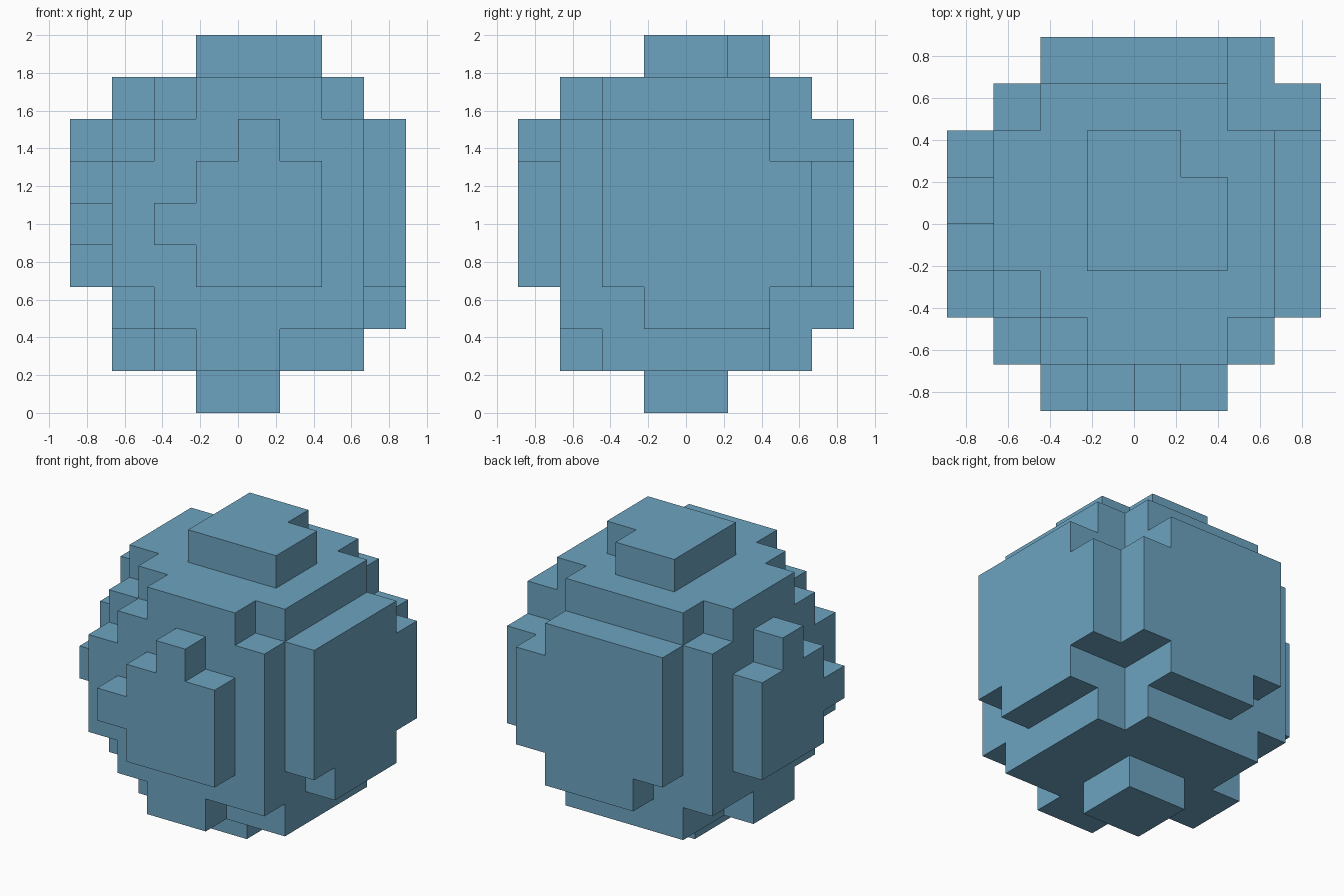
import bpy
import bmesh
from mathutils import Vector

cube = bpy.data.objects.get("Cube")
if cube:
    bpy.data.objects.remove(cube, do_unlink=True)

CELL = 2 / 9  # nine block layers make the full height
AXES = [Vector(v) for v in ((1, 0, 0), (0, 1, 0), (0, 0, 1))]

blue = bpy.data.materials.new("soft_blue")
blue.use_nodes = True
COLOUR = (0.153, 0.371, 0.527, 1)
blue.diffuse_color = COLOUR
bsdf = next(n for n in blue.node_tree.nodes if n.type == 'BSDF_PRINCIPLED')
bsdf.inputs["Base Color"].default_value = COLOUR
bsdf.inputs["Roughness"].default_value = 0.8


def block(x0, x1, y0, y1, z0, z1):
    """Cells of an inclusive box range."""
    return {(x, y, z) for x in range(x0, x1 + 1)
            for y in range(y0, y1 + 1) for z in range(z0, z1 + 1)}


def mirrored(cells):
    """Cells plus their mirror image across the x = y diagonal."""
    return cells | {(y, x, z) for x, y, z in cells}


def swapped(cells):
    return {(y, x, z) for x, y, z in cells}


def shoulder(z):
    """Body layer with the front-right and back-left corners cut away."""
    return mirrored(block(1, 6, 2, 5, z, z) | block(1, 1, 6, 6, z, z))


def rounded(z, reach):
    """Smaller layer with stepped corners."""
    return mirrored(block(2, 6, 2, 5, z, z) | block(1, 1, 3, reach, z, z))


# Large plate on the left side, small bump on the right side
large_plate = block(7, 7, 2, 6, 3, 5) | block(7, 7, 2, 5, 6, 6) | block(7, 7, 3, 5, 2, 2)
small_bump = block(0, 0, 3, 5, 3, 5) | block(0, 0, 2, 2, 4, 4) | block(0, 0, 4, 4, 6, 6)

parts = {
    "foot": block(3, 4, 3, 4, 0, 0),
    "lower_body": rounded(1, 4),
    "main_body": shoulder(2) | block(1, 6, 1, 6, 3, 5) | shoulder(6),
    "upper_body": rounded(7, 5),
    "crown": mirrored(block(3, 5, 3, 4, 8, 8)),
    "left_plate": large_plate,
    "back_plate": swapped(large_plate),
    "right_bump": small_bump,
    "front_bump": swapped(small_bump),
}
solid = set().union(*parts.values())


def build(name, cells):
    """Mesh only the outer faces of a part's cells."""
    bm = bmesh.new()
    verts = {}

    def vert(p):
        key = tuple(round(c) for c in p)
        if key not in verts:
            x, y, z = key
            verts[key] = bm.verts.new(((x - 4) * CELL, (y - 4) * CELL, z * CELL))
        return verts[key]

    for cell in sorted(cells):
        base = Vector(cell)
        for k, n in enumerate(AXES):
            u, v = AXES[(k + 1) % 3], AXES[(k + 2) % 3]
            for side in (0, 1):
                step = n if side else -n
                if tuple(int(c) for c in base + step) in solid:
                    continue
                o = base + n * side
                ring = [o, o + u, o + u + v, o + v]
                bm.faces.new([vert(p) for p in (ring if side else ring[::-1])])
    mesh = bpy.data.meshes.new(name)
    bm.to_mesh(mesh)
    bm.free()
    mesh.materials.append(blue)
    bpy.context.collection.objects.link(bpy.data.objects.new(name, mesh))


for part_name, part_cells in parts.items():
    build(part_name, part_cells)
